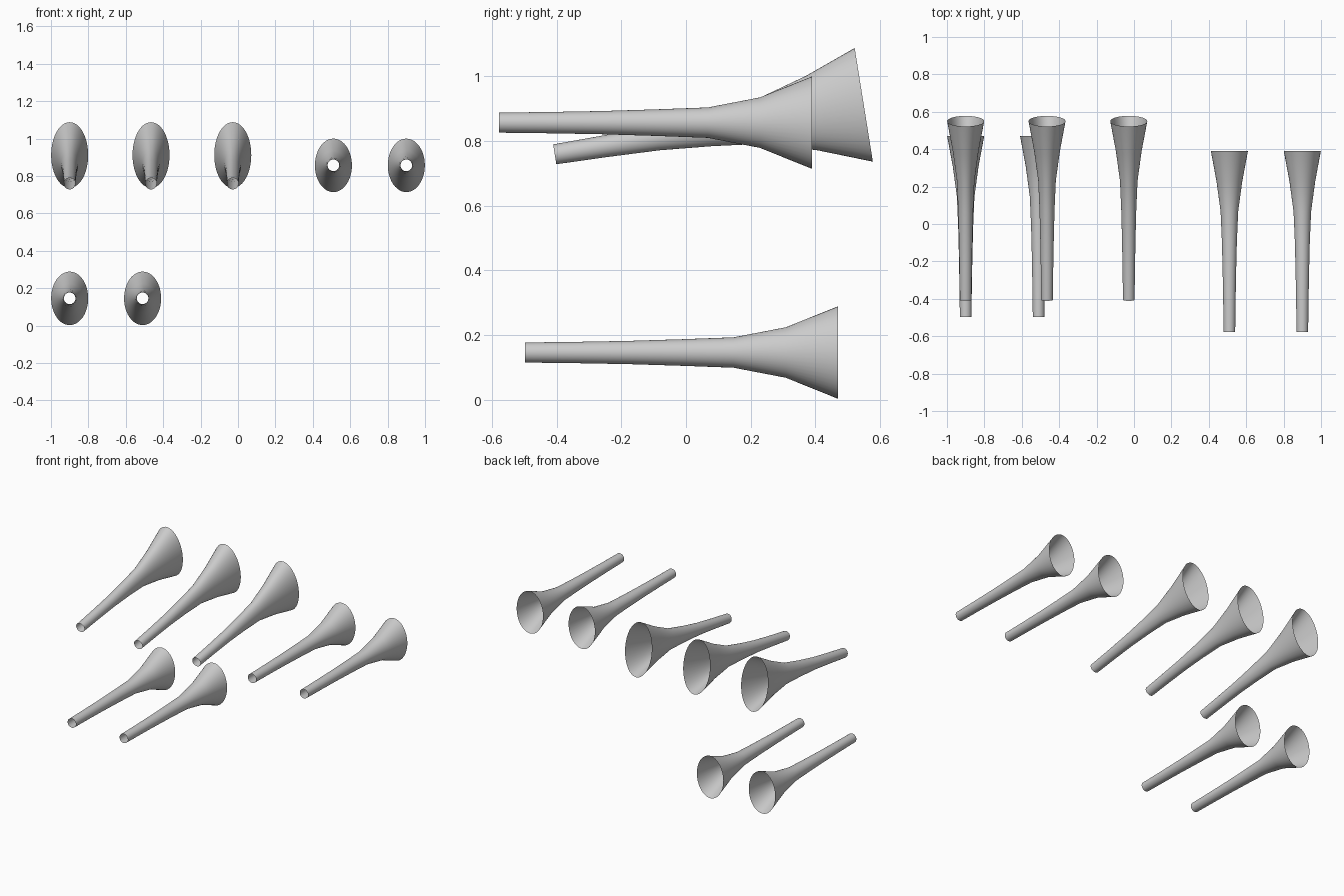
import bpy, bmesh, math

if "Cube" in bpy.data.objects:
    bpy.data.objects.remove(bpy.data.objects["Cube"])

SIDES = 48
LENGTH = 0.968
# Radii at seven evenly spaced rings, tail to bell
WIDTH = [0.031, 0.033, 0.036, 0.040, 0.047, 0.069, 0.099]
LOW = [0.031, 0.033, 0.036, 0.041, 0.047, 0.078, 0.143]
TALL = [0.031, 0.034, 0.039, 0.052, 0.070, 0.117, 0.178]


def horn(name, tail, heights, tilt=0.0):
    """Open flared tube with oval rings, running along +y from its tail."""
    bm = bmesh.new()
    rings = []
    for i, (rx, rz) in enumerate(zip(WIDTH, heights)):
        y = LENGTH * i / (len(WIDTH) - 1)
        rings.append([bm.verts.new((rx * math.cos(a), y, rz * math.sin(a)))
                      for a in (2 * math.pi * k / SIDES for k in range(SIDES))])
    for a, b in zip(rings, rings[1:]):
        for k in range(SIDES):
            n = (k + 1) % SIDES
            bm.faces.new((a[k], b[k], b[n], a[n])).smooth = True
    bmesh.ops.recalc_face_normals(bm, faces=bm.faces)
    mesh = bpy.data.meshes.new(name)
    bm.to_mesh(mesh)
    bm.free()
    ob = bpy.data.objects.new(name, mesh)
    ob.location = tail
    ob.rotation_euler.x = math.radians(tilt)
    bpy.context.collection.objects.link(ob)
    return ob


# Lower pair of horns
for i, x in enumerate((-0.90, -0.51)):
    horn(f"lower_horn_{i + 1}", (x, -0.498, 0.146), LOW)

# Upper right pair of level horns
for i, x in enumerate((0.51, 0.90)):
    horn(f"upper_horn_{i + 1}", (x, -0.578, 0.857), LOW)

# Upper left trio of tilted, taller-belled horns
for i, x in enumerate((-0.90, -0.465, -0.028)):
    horn(f"tilted_horn_{i + 1}", (x, -0.406, 0.759), TALL, tilt=9.1)
